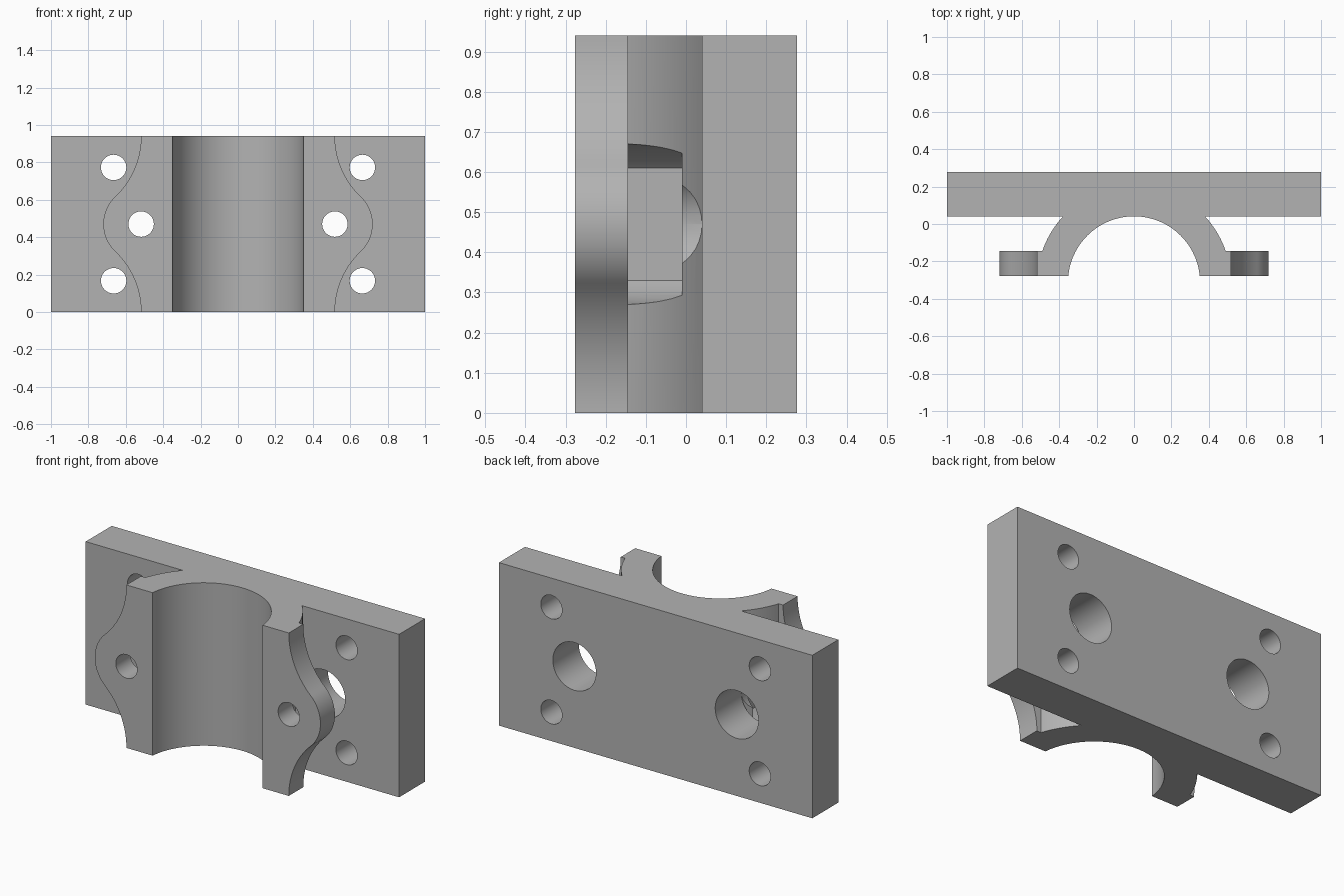
import bpy
import bmesh
from math import cos, sin, pi, atan2, sqrt

if "Cube" in bpy.data.objects:
    bpy.data.objects.remove(bpy.data.objects["Cube"])

H, W, D = 0.94, 1.0, 0.277           # height, half width, half depth
MID = H / 2
CY, R_IN, R_OUT = -0.312, 0.353, 0.518   # saddle bore axis and radii
PLATE_Y, EAR_Y, POCKET_Y = 0.04, -0.145, -0.01
BOLT_X, EAR_R = 0.518, 0.202

steel = bpy.data.materials.new("plain grey")
steel.use_nodes = True
grey = (0.45, 0.45, 0.45, 1)
steel.diffuse_color = grey
steel.node_tree.nodes["Principled BSDF"].inputs["Base Color"].default_value = grey


def arc(cx, cy, r, a0, a1, n):
    return [(cx + r * cos(a0 + (a1 - a0) * i / n),
             cy + r * sin(a0 + (a1 - a0) * i / n)) for i in range(n + 1)]


def prism(name, pts, lo, hi, axis):
    """Extrude a 2D outline along z (outline in xy) or y (outline in xz)."""
    bm = bmesh.new()
    place = (lambda a, b: (a, b, lo)) if axis == "z" else (lambda a, b: (a, lo, b))
    face = bm.faces.new([bm.verts.new(place(*p)) for p in pts])
    ext = bmesh.ops.extrude_face_region(bm, geom=[face])
    verts = [g for g in ext["geom"] if isinstance(g, bmesh.types.BMVert)]
    move = (0, 0, hi - lo) if axis == "z" else (0, hi - lo, 0)
    bmesh.ops.translate(bm, verts=verts, vec=move)
    bmesh.ops.recalc_face_normals(bm, faces=bm.faces)
    me = bpy.data.meshes.new(name)
    bm.to_mesh(me)
    bm.free()
    ob = bpy.data.objects.new(name, me)
    bpy.context.collection.objects.link(ob)
    me.materials.append(steel)
    return ob


def combine(base, other, operation):
    mod = base.modifiers.new(operation, "BOOLEAN")
    mod.operation, mod.solver, mod.object = operation, "EXACT", other
    bpy.context.view_layer.objects.active = base
    bpy.ops.object.modifier_apply(modifier=mod.name)
    bpy.data.objects.remove(other)


def mirrored(pts, side):
    return [(side * x, z) for x, z in pts]


# Mounting plate with half-round saddle, one outline
a_top = atan2(PLATE_Y - CY, sqrt(R_OUT ** 2 - (PLATE_Y - CY) ** 2))
a_out = atan2(-D - CY, sqrt(R_OUT ** 2 - (D + CY) ** 2))
a_in = atan2(-D - CY, sqrt(R_IN ** 2 - (D + CY) ** 2))
outline = [(-W, PLATE_Y), (-W, D), (W, D), (W, PLATE_Y)]
outline += arc(0, CY, R_OUT, a_top, a_out, 20)
outline += arc(0, CY, R_IN, a_in, pi - a_in, 64)
outline += arc(0, CY, R_OUT, pi - a_out, pi - a_top, 20)
bracket = prism("saddle_bracket", outline, 0, H, "z")

# Ear outline: round nose blending into the saddle through concave fillets
R_F = (MID ** 2 - EAR_R ** 2) / (2 * EAR_R)
t = atan2(MID, R_F)
ear = [(0.45, 0)]
ear += arc(BOLT_X + R_F, 0, R_F, pi, pi - t, 20)
ear += arc(BOLT_X, MID, EAR_R, -t, t, 28)[1:]
ear += arc(BOLT_X + R_F, H, R_F, pi + t, pi, 20)[1:]
ear += [(0.45, H)]

# Pocket outline: circle with a flat beside the bore
flat = 0.14
b = pi - atan2(flat, sqrt(EAR_R ** 2 - flat ** 2))
pocket = arc(BOLT_X, MID, EAR_R, -b, b, 48)

for side in (1, -1):
    combine(bracket, prism("ear", mirrored(ear, side), -D, EAR_Y, "y"), "UNION")
    combine(bracket, prism("pocket_cutter", mirrored(pocket, side),
                           EAR_Y, POCKET_Y, "y"), "DIFFERENCE")
    # Holes: ear bolt, wide access hole, two plate screws
    for x, z, r, lo, hi in ((BOLT_X, MID, 0.068, -0.4, -0.08),
                            (BOLT_X, MID, 0.138, -0.08, 0.4),
                            (0.665, 0.167, 0.068, -0.05, 0.4),
                            (0.665, H - 0.167, 0.068, -0.05, 0.4)):
        ring = arc(side * x, z, r, 0, 2 * pi, 40)[:-1]
        combine(bracket, prism("hole_cutter", ring, lo, hi, "y"), "DIFFERENCE")

# Smooth curved walls, crisp edges
bpy.ops.object.select_all(action="DESELECT")
bracket.select_set(True)
bpy.context.view_layer.objects.active = bracket
bpy.ops.object.shade_smooth_by_angle(angle=0.45)
